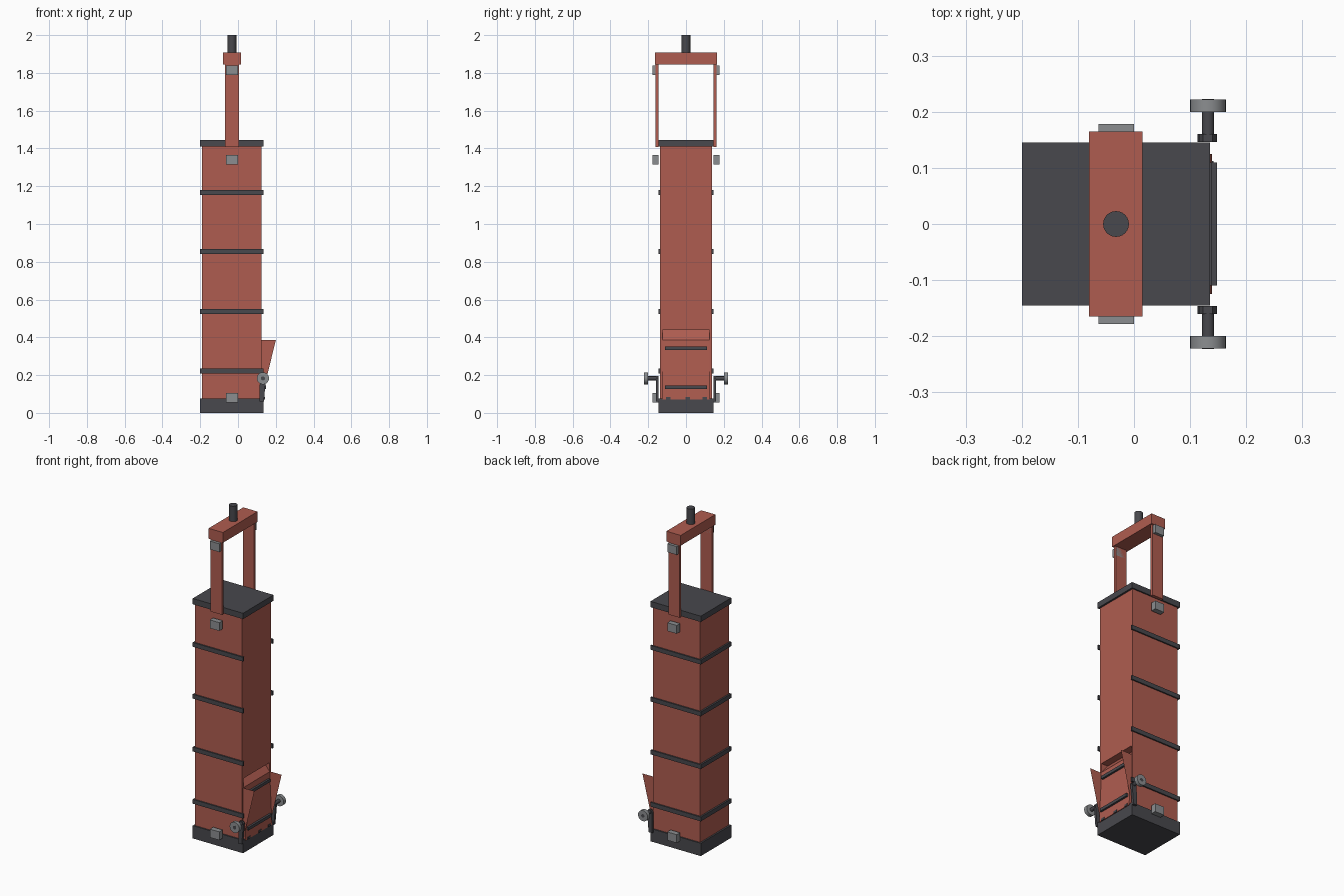
import bpy, bmesh, math
from mathutils import Vector

if "Cube" in bpy.data.objects:
    bpy.data.objects.remove(bpy.data.objects["Cube"])


def material(name, rgb):
    m = bpy.data.materials.new(name)
    m.diffuse_color = (*rgb, 1)
    m.use_nodes = True
    m.node_tree.nodes["Principled BSDF"].inputs["Base Color"].default_value = m.diffuse_color
    return m


RED = material("brick red", (0.43, 0.108, 0.08))
DARK = material("charcoal", (0.065, 0.065, 0.074))
GREY = material("steel grey", (0.26, 0.27, 0.28))


def finish(name, bm, mat):
    bmesh.ops.recalc_face_normals(bm, faces=bm.faces)
    mesh = bpy.data.meshes.new(name)
    bm.to_mesh(mesh)
    bm.free()
    mesh.materials.append(mat)
    ob = bpy.data.objects.new(name, mesh)
    bpy.context.collection.objects.link(ob)
    return ob


def box(name, x, y, z, mat):
    bm = bmesh.new()
    bmesh.ops.create_cube(bm, size=1)
    for v in bm.verts:
        v.co = Vector([(r[0] + r[1]) / 2 + c * (r[1] - r[0])
                       for r, c in zip((x, y, z), v.co)])
    return finish(name, bm, mat)


def prism(name, profile, y0, y1, mat):
    """Extrude an x-z outline along y; a flat sheet if y0 equals y1."""
    bm = bmesh.new()
    face = bm.faces.new([bm.verts.new((x, y0, z)) for x, z in profile])
    if y0 != y1:
        new = bmesh.ops.extrude_face_region(bm, geom=[face])["geom"]
        for v in new:
            if isinstance(v, bmesh.types.BMVert):
                v.co.y = y1
    return finish(name, bm, mat)


def cylinder(name, a, b, r, mat, sides=24):
    a, b = Vector(a), Vector(b)
    bpy.ops.mesh.primitive_cylinder_add(vertices=sides, radius=r,
                                        depth=(b - a).length, location=(a + b) / 2)
    ob = bpy.context.object
    ob.name = name
    ob.rotation_euler = (b - a).to_track_quat('Z', 'Y').to_euler()
    ob.data.materials.append(mat)
    bpy.ops.object.shade_smooth_by_angle(angle=math.radians(40))
    return ob


def span(s, a, b):
    return tuple(sorted((s * a, s * b)))


# Tower: base, body and cap
box("base", (-0.2, 0.135), (-0.145, 0.145), (0, 0.077), DARK)
body = box("body", (-0.19, 0.124), (-0.137, 0.137), (0.07, 1.412), RED)
box("cap", (-0.2, 0.135), (-0.145, 0.145), (1.41, 1.445), DARK)

# Pocket behind the top of the door
cutter = box("pocket_cutter", (0.06, 0.3), (-0.125, 0.125), (0.3, 0.44), RED)
cutter.hide_render = True
cutter.hide_set(True)
cut = body.modifiers.new("pocket", 'BOOLEAN')
cut.object = cutter
cut.solver = 'EXACT'

# Bands wrap three sides, leaving the door side clear
for i, z in enumerate((0.222, 0.537, 0.855, 1.167)):
    zs = (z - 0.013, z + 0.013)
    box(f"band_left_{i}", (-0.2, -0.188), (-0.145, 0.145), zs, DARK)
    for s in (-1, 1):
        box(f"band_side_{i}", (-0.19, 0.135), span(s, 0.135, 0.145), zs, DARK)

# Leaning door with a bevelled top, and its grip bars
prism("door", [(0.09, 0.07), (0.139, 0.07), (0.124, 0.385), (0.08, 0.44), (0.06, 0.44),
               (0.06, 0.31), (0.09, 0.31)], -0.1245, 0.1245, RED)
box("door_bar_lower", (0.13, 0.148), (-0.11, 0.11), (0.127, 0.145), DARK)
box("door_bar_upper", (0.12, 0.138), (-0.11, 0.11), (0.333, 0.351), DARK)
for y in (-0.095, 0.01, 0.1):
    box("hinge", (0.125, 0.142), (y - 0.012, y + 0.012), (0.07, 0.083), DARK)

# Handle crossbar and lifting rod
box("crossbar", (-0.08, 0.015), (-0.165, 0.165), (1.845, 1.907), RED)
cylinder("lifting_rod", (-0.032, 0, 1.9), (-0.032, 0, 2.0), 0.023, DARK)

for s in (-1, 1):
    # Handle arm and mounting blocks
    box("handle_arm", (-0.07, 0.005), span(s, 0.146, 0.161), (1.407, 1.85), RED)
    for z in (0.08, 1.34, 1.815):
        box("mounting_block", (-0.063, 0), span(s, 0.146, 0.178),
            (z - 0.025, z + 0.025), GREY)
    # Thin triangular chute cheek
    prism("chute_cheek", [(0.12, 0.385), (0.2, 0.385), (0.125, 0.077)],
          s * 0.129, s * 0.129, RED)
    # Latch lever with shaft and hand wheel
    y0, y1 = span(s, 0.146, 0.16)
    prism("latch_lever", [(0.113, 0.06), (0.137, 0.06), (0.148, 0.185), (0.14, 0.196),
                          (0.123, 0.196), (0.116, 0.185)], y0, y1, DARK)
    cylinder("wheel_shaft", (0.132, s * 0.15, 0.183), (0.132, s * 0.2225, 0.183),
             0.011, DARK, 12)
    cylinder("hand_wheel", (0.132, s * 0.2, 0.183), (0.132, s * 0.222, 0.183),
             0.032, GREY)
